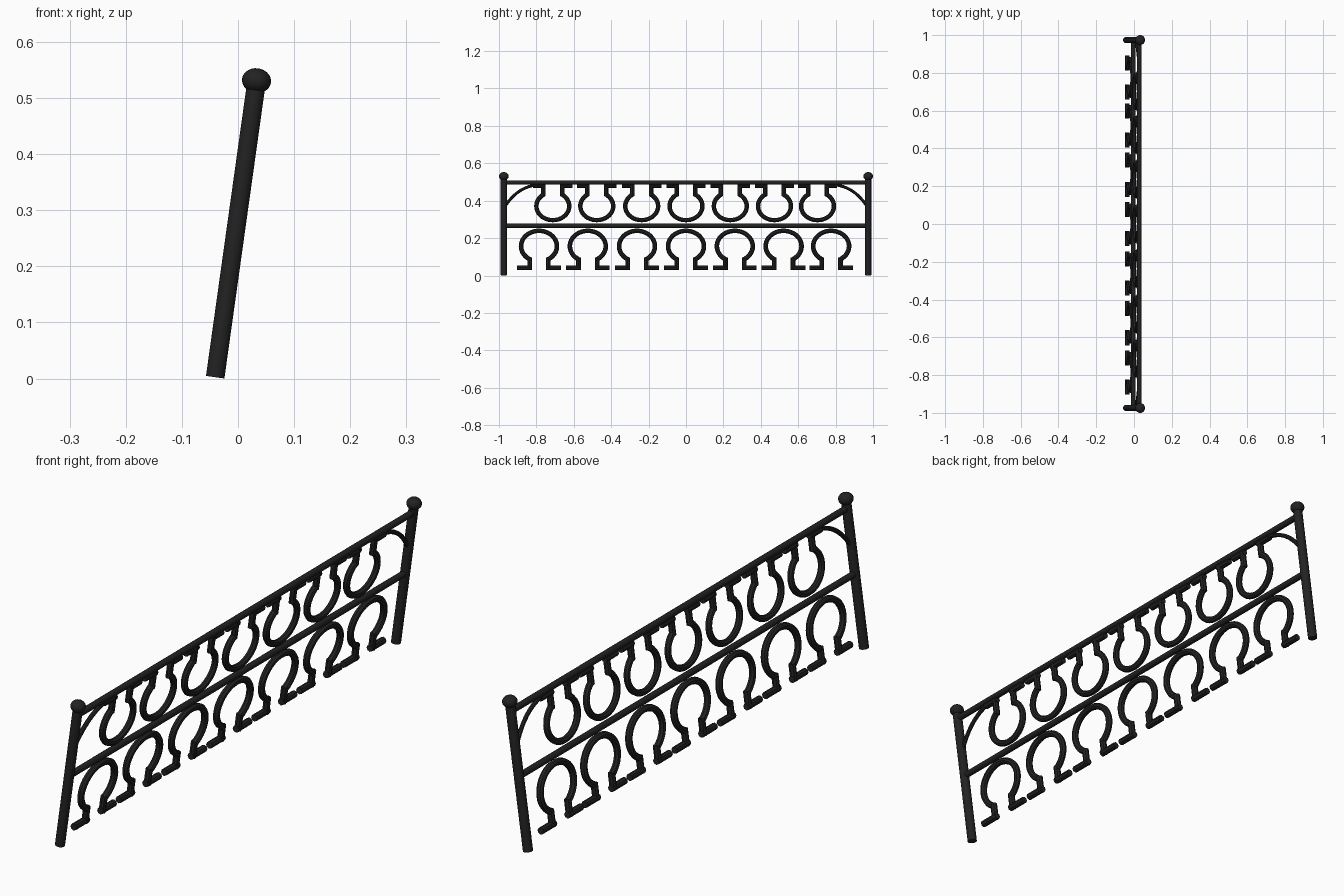
import bpy, math

if "Cube" in bpy.data.objects:
    bpy.data.objects.remove(bpy.data.objects["Cube"])

LEAN = 0.14          # x shift per unit of height
BASE_X = -0.041

mat = bpy.data.materials.new("black_iron")
mat.diffuse_color = (0.016, 0.016, 0.016, 1)
mat.use_nodes = True
mat.node_tree.nodes["Principled BSDF"].inputs["Base Color"].default_value = mat.diffuse_color


def on_plane(y, z):
    return (BASE_X + LEAN * z, y, z)


def tube(name, paths, radius, sides=12):
    """Round bars along (y, z) paths lying in the leaning plane."""
    cu = bpy.data.curves.new(name, 'CURVE')
    cu.dimensions = '3D'
    cu.bevel_depth = radius
    cu.bevel_resolution = max(0, sides // 4 - 1)
    cu.use_fill_caps = True
    for path in paths:
        sp = cu.splines.new('POLY')
        sp.points.add(len(path) - 1)
        for p, (y, z) in zip(sp.points, path):
            p.co = (*on_plane(y, z), 1)
    ob = bpy.data.objects.new(name, cu)
    bpy.context.collection.objects.link(ob)
    bpy.ops.object.select_all(action='DESELECT')
    ob.select_set(True)
    bpy.context.view_layer.objects.active = ob
    bpy.ops.object.convert(target='MESH')
    ob = bpy.context.object
    ob.data.materials.append(mat)
    bpy.ops.object.shade_smooth_by_angle(angle=math.radians(40))
    return ob


def horseshoe_row(name, cz, ry, rz, half_gap, foot_z, foot_y, direction, r, centres):
    """Open ring with two necks and outward feet; direction is the opening side."""
    a0 = math.asin(half_gap / ry)
    n = 36
    ring = []
    for i in range(n + 1):
        a = a0 + (2 * math.pi - 2 * a0) * i / n
        ring.append((ry * math.sin(a), cz + direction * rz * math.cos(a)))
    neck_z = cz + direction * rz * math.cos(a0)
    paths = [ring]
    for s in (-1, 1):
        paths.append([(s * half_gap, neck_z - direction * 0.008),
                      (s * half_gap, foot_z + direction * 0.008)])
        paths.append([(s * (half_gap - r), foot_z), (s * foot_y, foot_z)])
    first = tube(name, paths, r)
    for i, y in enumerate(centres):
        ob = first if i == 0 else first.copy()
        if i:
            bpy.context.collection.objects.link(ob)
        ob.location.y = y


# Posts, ball finials and corner braces
for s, side in ((-1, "left"), (1, "right")):
    tube(side + "_post", [[(s * 0.974, 0.0025), (s * 0.974, 0.522)]], 0.017, 24)

    bpy.ops.mesh.primitive_uv_sphere_add(segments=24, ring_count=14, radius=0.026,
                                         location=(0.033, s * 0.974, 0.531))
    ball = bpy.context.object
    ball.name = side + "_finial"
    ball.scale.z = 0.85
    ball.rotation_euler.y = math.atan(LEAN)
    ball.data.materials.append(mat)
    bpy.ops.object.shade_smooth()

    brace = []
    for i in range(13):
        t = i / 12
        brace.append((s * ((1 - t) ** 2 * 0.966 + 2 * t * (1 - t) * 0.90 + t * t * 0.79),
                      (1 - t) ** 2 * 0.372 + 2 * t * (1 - t) * 0.475 + t * t * 0.486))
    tube(side + "_brace", [brace], 0.008)

# Horizontal rails
tube("top_rail", [[(-0.974, 0.497), (0.974, 0.497)]], 0.012, 16)
tube("middle_rail", [[(-0.974, 0.266), (0.974, 0.266)]], 0.012, 16)

# Upper row opens upward, lower row opens downward
horseshoe_row("upper_horseshoe", 0.371, 0.088, 0.075, 0.05, 0.481, 0.105, 1, 0.012,
              [-0.712, -0.477, -0.237, 0, 0.237, 0.473, 0.703])
horseshoe_row("lower_horseshoe", 0.157, 0.096, 0.082, 0.05, 0.042, 0.117, -1, 0.0125,
              [-0.786, -0.525, -0.262, 0, 0.261, 0.522, 0.776])
